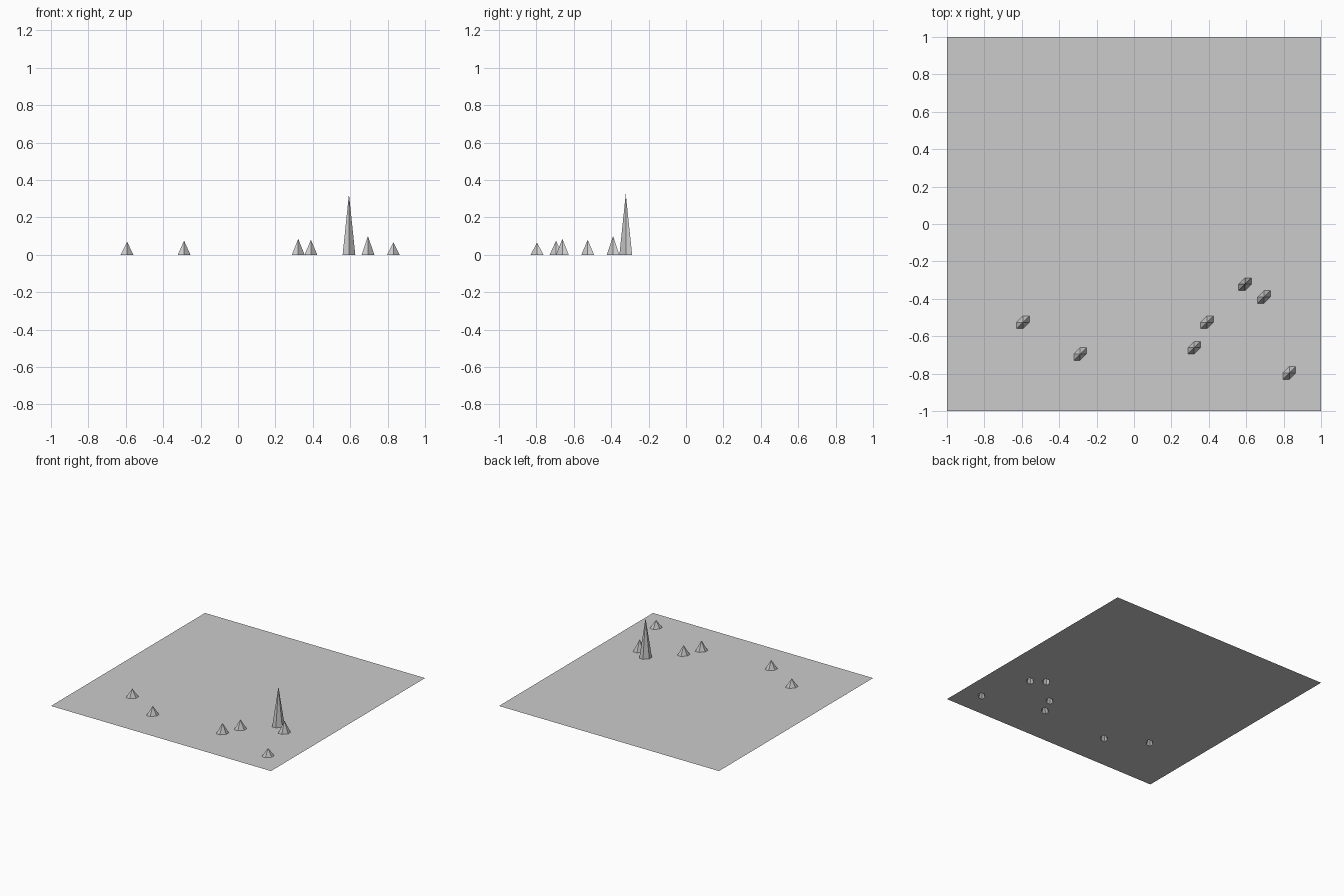
import bpy
import bmesh

cube = bpy.data.objects.get("Cube")
if cube:
    bpy.data.objects.remove(cube, do_unlink=True)

# One plain grey for the whole sheet
grey = bpy.data.materials.new("plain_grey")
grey.use_nodes = True
colour = (0.6, 0.6, 0.6, 1.0)
grey.diffuse_color = colour
grey.node_tree.nodes["Principled BSDF"].inputs["Base Color"].default_value = colour

CELLS = 59
STEP = 2 / CELLS

# Raised grid points: x, y, height
PEAKS = [
    (-0.59, -0.53, 0.07),
    (-0.29, -0.69, 0.075),
    (0.32, -0.66, 0.085),
    (0.39, -0.53, 0.08),
    (0.59, -0.32, 0.325),
    (0.69, -0.39, 0.10),
    (0.83, -0.80, 0.066),
]


def grid_index(value):
    return round((value + 1) / STEP)


heights = {(grid_index(x), grid_index(y)): z for x, y, z in PEAKS}

# Flat terrain grid, pulled up into spikes that stay open underneath
bm = bmesh.new()
points = {}
for i in range(CELLS + 1):
    for j in range(CELLS + 1):
        z = heights.get((i, j), 0)
        points[i, j] = bm.verts.new((i * STEP - 1, j * STEP - 1, z))

# Every cell is split along the same diagonal, giving six-sided spikes
for i in range(CELLS):
    for j in range(CELLS):
        low, high = points[i, j], points[i + 1, j + 1]
        bm.faces.new((low, points[i + 1, j], high))
        bm.faces.new((low, high, points[i, j + 1]))

mesh = bpy.data.meshes.new("terrain_sheet")
bm.to_mesh(mesh)
bm.free()
mesh.materials.append(grey)
terrain = bpy.data.objects.new("terrain_sheet", mesh)
bpy.context.collection.objects.link(terrain)
